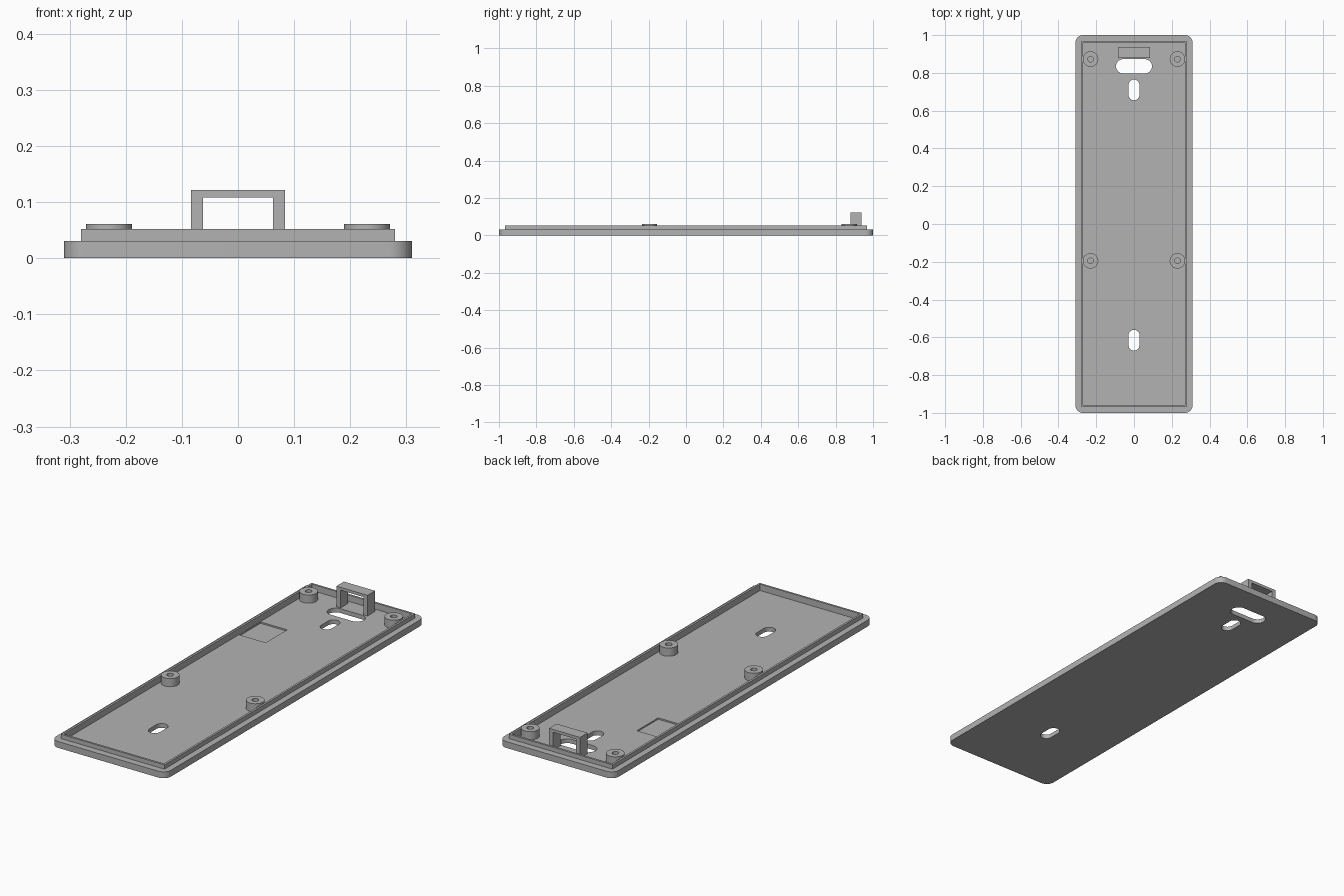
import bpy
import bmesh
import math

if "Cube" in bpy.data.objects:
    bpy.data.objects.remove(bpy.data.objects["Cube"], do_unlink=True)

grey = bpy.data.materials.new("plain grey")
grey.use_nodes = True
GREY = (0.45, 0.45, 0.45, 1)
grey.diffuse_color = GREY
grey.node_tree.nodes["Principled BSDF"].inputs["Base Color"].default_value = GREY

FLOOR, LEDGE, RIM_TOP, POST_TOP = 0.021, 0.031, 0.052, 0.061


def rounded_outline(cx, cy, hx, hy, r, steps=10):
    """Corner points of a rounded rectangle, counter-clockwise."""
    if r == 0:
        return [(cx + sx * hx, cy + sy * hy)
                for sx, sy in ((1, 1), (-1, 1), (-1, -1), (1, -1))]
    points = []
    for quarter, (sx, sy) in enumerate(((1, 1), (-1, 1), (-1, -1), (1, -1))):
        for i in range(steps + 1):
            a = (quarter + i / steps) * math.pi / 2
            points.append((cx + sx * (hx - r) + r * math.cos(a),
                           cy + sy * (hy - r) + r * math.sin(a)))
    return points


def prism(name, centre, half, z0, z1, r=0.0):
    """Upright slab, slot or disc, depending on the corner radius."""
    bm = bmesh.new()
    verts = [bm.verts.new((x, y, z0)) for x, y in rounded_outline(*centre, *half, r)]
    bmesh.ops.remove_doubles(bm, verts=verts, dist=0.0001)
    face = bm.faces.new([v for v in verts if v.is_valid])
    top = bmesh.ops.extrude_face_region(bm, geom=[face])["geom"]
    bmesh.ops.translate(bm, vec=(0, 0, z1 - z0),
                        verts=[g for g in top if isinstance(g, bmesh.types.BMVert)])
    bmesh.ops.recalc_face_normals(bm, faces=bm.faces)
    mesh = bpy.data.meshes.new(name)
    bm.to_mesh(mesh)
    bm.free()
    mesh.materials.append(grey)
    obj = bpy.data.objects.new(name, mesh)
    bpy.context.collection.objects.link(obj)
    return obj


def select(obj):
    bpy.ops.object.select_all(action="DESELECT")
    obj.select_set(True)
    bpy.context.view_layer.objects.active = obj


def combine(obj, other, operation="DIFFERENCE"):
    select(obj)
    mod = obj.modifiers.new("cut", "BOOLEAN")
    mod.operation, mod.solver, mod.object = operation, "EXACT", other
    bpy.ops.object.modifier_apply(modifier=mod.name)
    bpy.data.objects.remove(other, do_unlink=True)


def smooth(obj):
    select(obj)
    bpy.ops.object.shade_smooth_by_angle(angle=math.radians(30))


# Base plate with a raised lip around a shallow tray
base = prism("base_plate", (0, 0), (0.31, 1), 0, LEDGE, 0.04)
combine(base, prism("lip", (0, 0), (0.28, 0.967), 0.01, RIM_TOP), "UNION")
combine(base, prism("tray_cutter", (0, 0), (0.27, 0.957), FLOOR, 0.1))

# Shallow pocket in the tray floor beside the lip
combine(base, prism("pocket_cutter", (-0.197, 0.475), (0.072, 0.082), 0.014, 0.1))

# Mounting slots: one wide cable slot and two upright screw slots
for centre, half, r in (((0, 0.835), (0.095, 0.038), 0.038),
                        ((0, 0.71), (0.029, 0.055), 0.029),
                        ((0, -0.615), (0.029, 0.055), 0.029)):
    combine(base, prism("slot_cutter", centre, half, -0.1, 0.1, r))
smooth(base)

# Four hollow screw posts
for side, x in (("right", -0.23), ("left", 0.23)):
    for end, y in (("front", -0.195), ("back", 0.873)):
        post = prism(f"{end}_{side}_post", (x, y), (0.041, 0.041),
                     FLOOR - 0.003, POST_TOP, 0.041)
        combine(post, prism("screw_cutter", (x, y), (0.015, 0.015), FLOOR, 0.1, 0.015))
        smooth(post)

# Cable bracket: an upright arch behind the wide slot
bracket = prism("cable_bracket", (0, 0.908), (0.084, 0.029), FLOOR - 0.003, 0.122)
combine(bracket, prism("arch_cutter", (0, 0.908), (0.062, 0.1), 0, 0.108))
